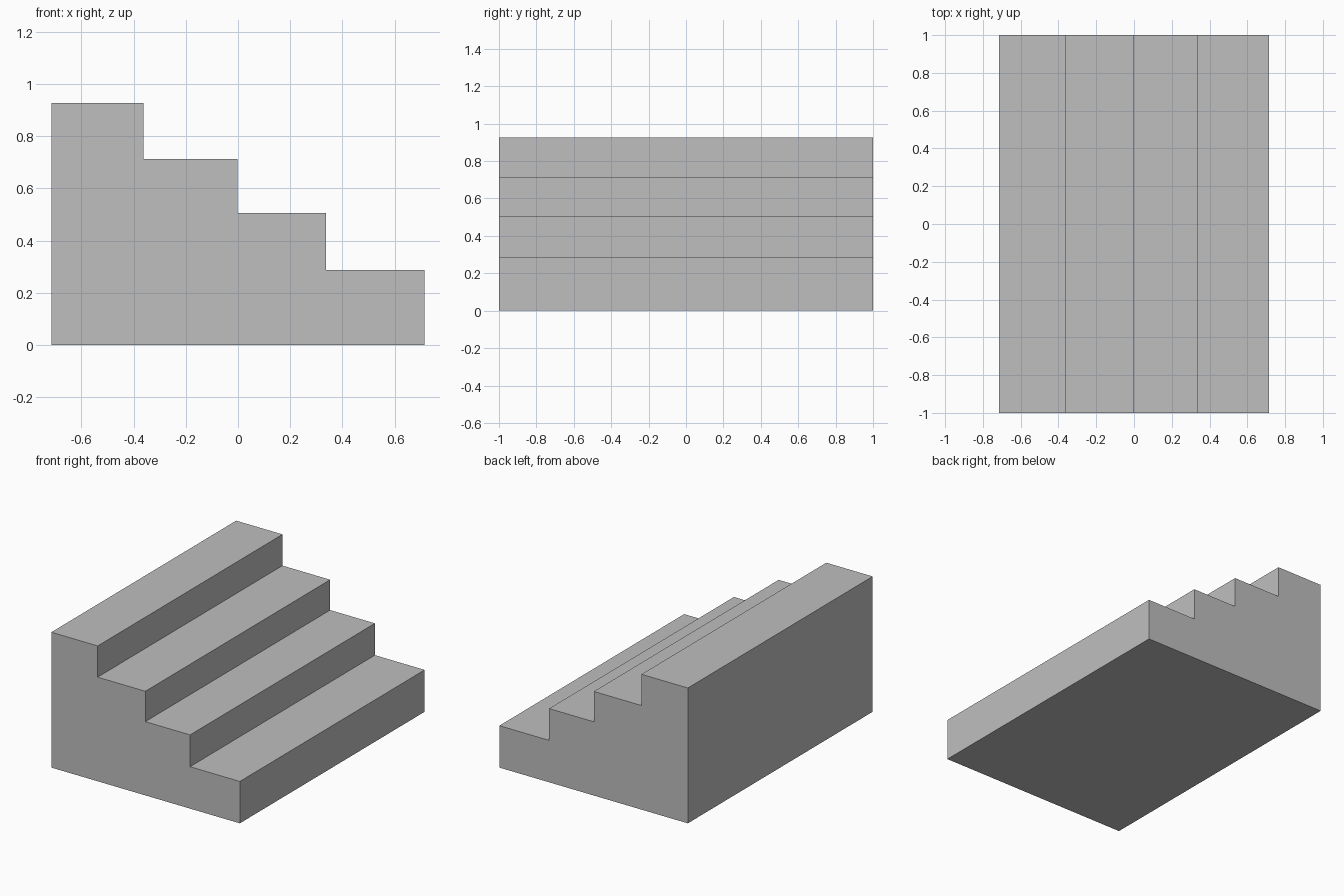
import bpy
import bmesh

cube = bpy.data.objects.get("Cube")
if cube:
    bpy.data.objects.remove(cube, do_unlink=True)

# Plain grey material
grey = bpy.data.materials.new("plain_grey")
grey.use_nodes = True
colour = (0.52, 0.52, 0.52, 1)
grey.diffuse_color = colour
grey.node_tree.nodes["Principled BSDF"].inputs["Base Color"].default_value = colour

# Stair outline: each step is (right edge, height), from the top step down
BACK_EDGE = -0.714
HALF_WIDTH = 1.0
STEPS = [(-0.363, 0.927), (-0.002, 0.713), (0.337, 0.505), (0.714, 0.287)]

outline = [(BACK_EDGE, 0)]
left = BACK_EDGE
for right, height in STEPS:
    outline += [(left, height), (right, height)]
    left = right
outline.append((left, 0))

# Solid staircase: the outline extruded along y
bm = bmesh.new()
side = bm.faces.new([bm.verts.new((x, -HALF_WIDTH, z)) for x, z in outline])
extruded = bmesh.ops.extrude_face_region(bm, geom=[side], use_keep_orig=True)
far_verts = [g for g in extruded["geom"] if isinstance(g, bmesh.types.BMVert)]
bmesh.ops.translate(bm, verts=far_verts, vec=(0, 2 * HALF_WIDTH, 0))
bmesh.ops.recalc_face_normals(bm, faces=bm.faces)

mesh = bpy.data.meshes.new("staircase")
bm.to_mesh(mesh)
bm.free()
mesh.materials.append(grey)
staircase = bpy.data.objects.new("staircase", mesh)
bpy.context.collection.objects.link(staircase)
